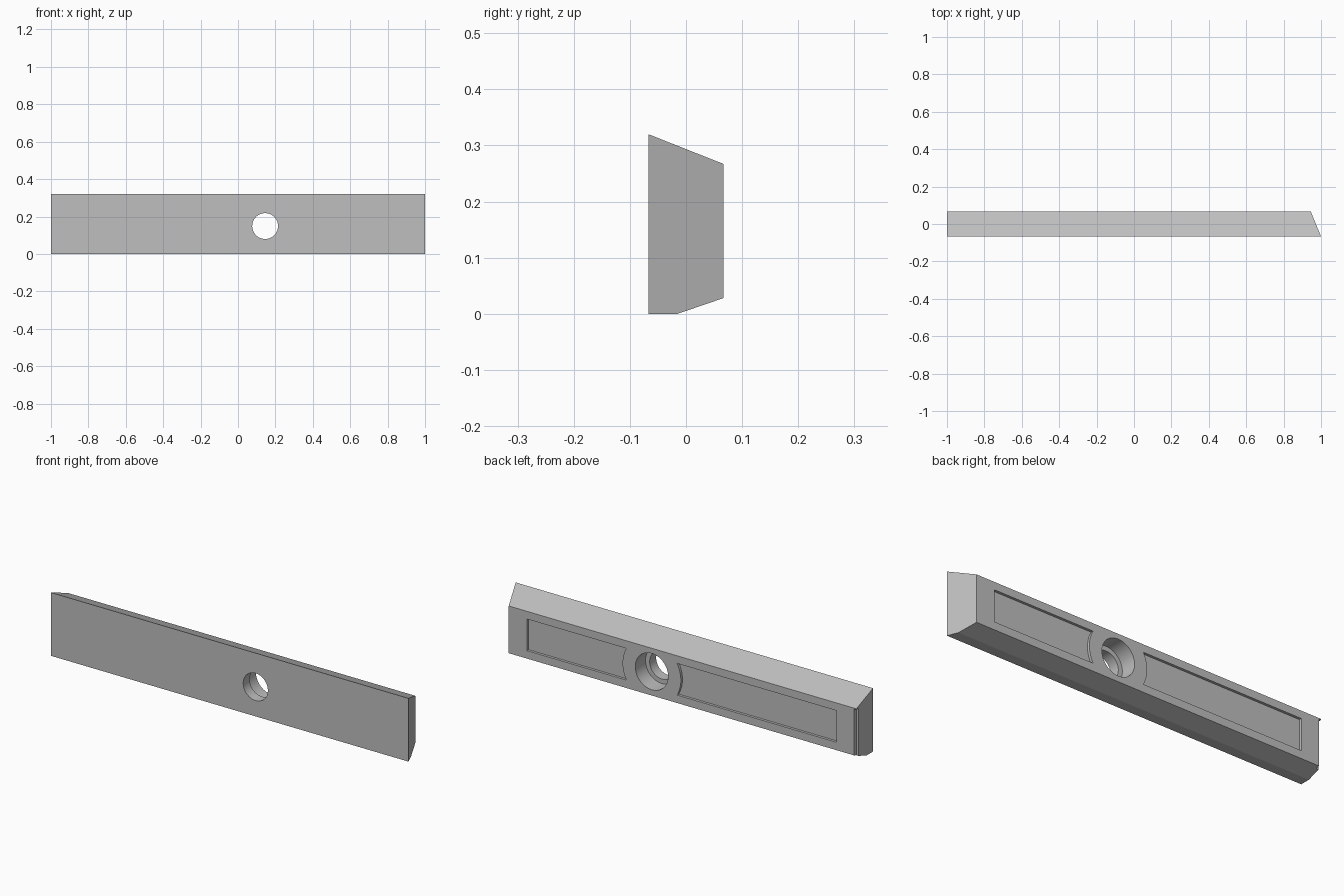
import bpy, bmesh, math

if "Cube" in bpy.data.objects:
    bpy.data.objects.remove(bpy.data.objects["Cube"])

grey = bpy.data.materials.new("plain_grey")
grey.diffuse_color = (0.52, 0.52, 0.52, 1)
grey.use_nodes = True
grey.node_tree.nodes["Principled BSDF"].inputs["Base Color"].default_value = grey.diffuse_color

BACK = 0.067
HX, HZ = 0.145, 0.149            # hole centre
POCKET_Z, POCKET_H = 0.148, 0.08  # pocket centre height and half height
ARC_R = 0.163                    # pocket end arc, concentric with the hole


def loft(name, loop_a, loop_b):
    """Closed solid between two matching outlines."""
    bm = bmesh.new()
    a = [bm.verts.new(p) for p in loop_a]
    b = [bm.verts.new(p) for p in loop_b]
    n = len(a)
    bm.faces.new(a)
    bm.faces.new(b[::-1])
    for i in range(n):
        j = (i + 1) % n
        bm.faces.new((a[i], b[i], b[j], a[j]))
    bmesh.ops.recalc_face_normals(bm, faces=bm.faces)
    mesh = bpy.data.meshes.new(name)
    bm.to_mesh(mesh)
    bm.free()
    mesh.materials.append(grey)
    ob = bpy.data.objects.new(name, mesh)
    bpy.context.collection.objects.link(ob)
    return ob


def prism(name, xz, y0, y1):
    return loft(name, [(x, y0, z) for x, z in xz], [(x, y1, z) for x, z in xz])


def circle(r, n=64):
    return [(HX + r * math.cos(2 * math.pi * i / n),
             HZ + r * math.sin(2 * math.pi * i / n)) for i in range(n)]


def pocket_outline(x_end, side):
    """Rectangle whose inner end is an arc around the hole."""
    a = math.asin(POCKET_H / ARC_R)
    arc = [(HX + side * ARC_R * math.cos(t), POCKET_Z + ARC_R * math.sin(t))
           for t in [-a + 2 * a * i / 14 for i in range(15)]]
    return arc + [(x_end, POCKET_Z + POCKET_H), (x_end, POCKET_Z - POCKET_H)]


# Bar: sloped top, bevelled underside, slanted right end
profile = [(-BACK, 0), (-0.015, 0), (BACK, 0.028), (BACK, 0.267), (-BACK, 0.32)]
bar = loft("bar",
           [(-1, y, z) for y, z in profile],
           [(1 - 0.055 * (y + BACK) / (2 * BACK), y, z) for y, z in profile])

# Cutters: stepped hole, two shallow pockets, small corner notch
cutters = [
    prism("bolt_hole", circle(0.069), -0.2, 0.2),
    prism("counterbore", circle(0.092), -0.015, 0.2),
    prism("right_pocket", pocket_outline(0.843, 1), BACK - 0.013, 0.2),
    prism("left_pocket", pocket_outline(-0.888, -1), BACK - 0.013, 0.2),
    prism("corner_notch", [(-1.1, -0.1), (-0.987, -0.1), (-0.987, 0.262), (-1.1, 0.262)],
          0.049, 0.2),
]
bpy.context.view_layer.objects.active = bar
bar.select_set(True)
for cutter in cutters:
    cutter.hide_render = True
    mod = bar.modifiers.new(cutter.name, 'BOOLEAN')
    mod.operation = 'DIFFERENCE'
    mod.solver = 'EXACT'
    mod.object = cutter
    bpy.ops.object.modifier_apply(modifier=mod.name)
    bpy.data.objects.remove(cutter, do_unlink=True)

# Smooth hole walls, sharp edges elsewhere
bpy.ops.object.shade_smooth_by_angle(angle=math.radians(15))
